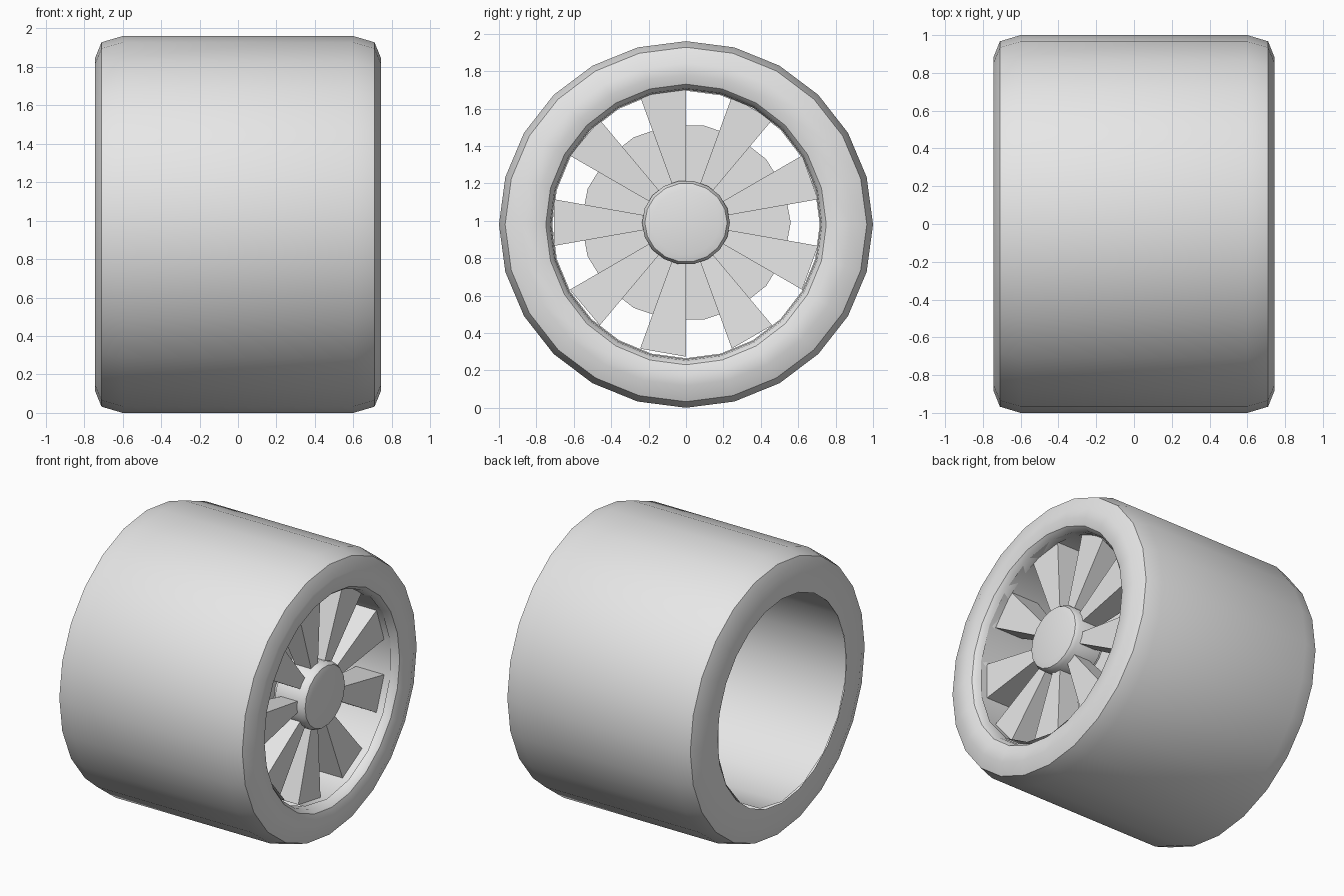
import bpy, bmesh, math

if "Cube" in bpy.data.objects:
    bpy.data.objects.remove(bpy.data.objects["Cube"])

grey = bpy.data.materials.new("plain_grey")
grey.diffuse_color = (0.8, 0.8, 0.8, 1)
grey.use_nodes = True
grey.node_tree.nodes["Principled BSDF"].inputs["Base Color"].default_value = grey.diffuse_color


def finish(name, bm, smooth):
    bmesh.ops.recalc_face_normals(bm, faces=bm.faces)
    me = bpy.data.meshes.new(name)
    bm.to_mesh(me)
    bm.free()
    me.materials.append(grey)
    ob = bpy.data.objects.new(name, me)
    bpy.context.collection.objects.link(ob)
    if smooth:
        bpy.ops.object.select_all(action='DESELECT')
        bpy.context.view_layer.objects.active = ob
        ob.select_set(True)
        bpy.ops.object.shade_smooth_by_angle(angle=math.radians(smooth))
    return ob


def lathe(name, profile, sides, cz, start=0, oval=lambda r: 1, closed=False,
          caps=False, smooth=30):
    """Turn (x, radius) points around the x axis."""
    bm = bmesh.new()
    rings = []
    for x, r in profile:
        ring = []
        for i in range(sides):
            a = math.radians(start) + math.tau * i / sides
            ring.append(bm.verts.new((x, r * math.cos(a),
                                      cz + r * oval(r) * math.sin(a))))
        rings.append(ring)
    pairs = list(zip(rings, rings[1:]))
    if closed:
        pairs.append((rings[-1], rings[0]))
    for p, q in pairs:
        for i in range(sides):
            j = (i + 1) % sides
            bm.faces.new((p[i], p[j], q[j], q[i]))
    if caps:
        bm.faces.new(rings[0])
        bm.faces.new(rings[-1])
    return finish(name, bm, smooth)


TYRE_Z, RIM_Z = 0.98, 0.99

# Tyre: bevelled shoulders, flat side walls, rounded lip on the outer side
lathe("tyre",
      [(-0.745, 0.715), (-0.745, 0.88), (-0.71, 0.967), (-0.6, 1.0),
       (0.6, 1.0), (0.71, 0.967), (0.745, 0.88), (0.745, 0.80),
       (0.73, 0.75), (0.70, 0.727), (0.64, 0.72)],
      24, TYRE_Z, oval=lambda r: 0.98 if r > 0.85 else 1.0, smooth=35)

# Rim barrel, open at the inner side
lathe("rim_barrel", [(-0.745, 0.717), (0.69, 0.717)], 18, RIM_Z, start=90)

# Brake disc and axle behind the spokes
lathe("brake_disc", [(0.36, 0.56), (0.42, 0.56)], 18, RIM_Z,
      oval=lambda r: 0.94, caps=True)
lathe("axle", [(0.38, 0.2), (0.62, 0.2)], 18, RIM_Z, caps=True)

# Hub cap with a soft edge
lathe("hub_cap", [(0.45, 0.235), (0.65, 0.235), (0.675, 0.22), (0.685, 0.18)],
      18, RIM_Z, oval=lambda r: 0.96, caps=True, smooth=45)

# Nine wedge spokes, deeper at the rim than at the hub
bm = bmesh.new()
for k in range(9):
    quads = []
    for r, front, back in ((0.2, 0.62, 0.50), (0.717, 0.64, 0.42)):
        for deg in (90, 110):
            a = math.radians(deg + 40 * k)
            for x in (front, back):
                quads.append(bm.verts.new((x, r * math.cos(a),
                                           RIM_Z + r * math.sin(a))))
    for f in ((0, 2, 6, 4), (1, 3, 7, 5), (0, 1, 5, 4), (2, 3, 7, 6),
              (0, 1, 3, 2), (4, 5, 7, 6)):
        bm.faces.new([quads[i] for i in f])
finish("spokes", bm, 0)
